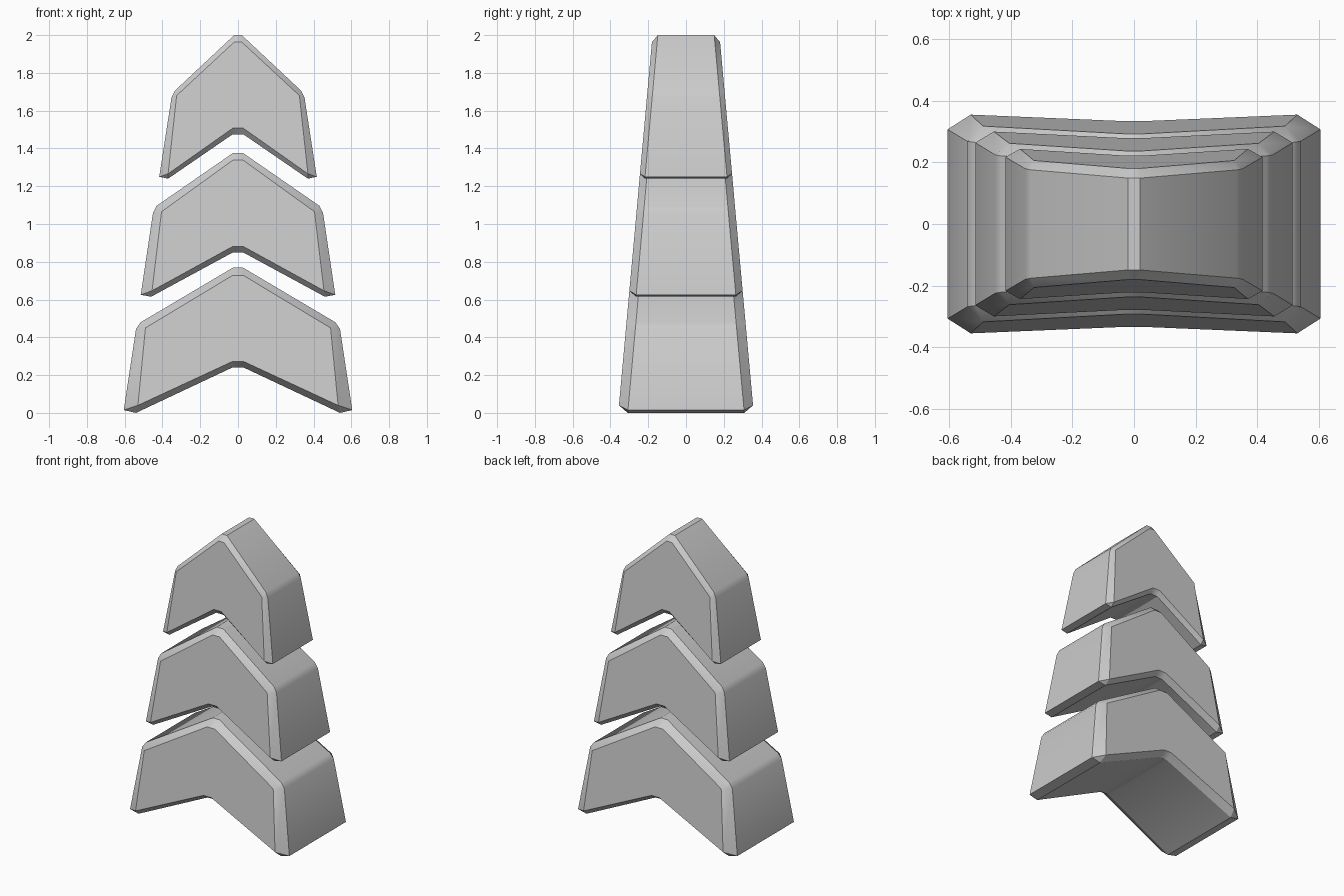
import bpy, bmesh
from math import radians

if "Cube" in bpy.data.objects:
    bpy.data.objects.remove(bpy.data.objects["Cube"])


def half_depth(z):
    # front and back faces lean inwards with height
    return 0.3585 - 0.0907 * z


def mirrored(half):
    # half runs from the underside peak, round the right, to the top peak
    return half + [(-x, z) for x, z in reversed(half)]


def chevron(name, rim, face, chamfer):
    outer, inner = mirrored(rim), mirrored(face)
    bm = bmesh.new()
    rings = []
    for pts, side, cut in ((inner, -1, 0), (outer, -1, chamfer),
                           (outer, 1, chamfer), (inner, 1, 0)):
        rings.append([bm.verts.new((x, side * (half_depth(z) - cut), z)) for x, z in pts])
    n = len(outer)
    for a, b in zip(rings, rings[1:]):
        for i in range(n):
            j = (i + 1) % n
            bm.faces.new((a[i], a[j], b[j], b[i]))
    bm.faces.new(rings[0])
    bm.faces.new(rings[-1])
    bmesh.ops.remove_doubles(bm, verts=bm.verts, dist=0.0005)
    bmesh.ops.recalc_face_normals(bm, faces=bm.faces)
    mesh = bpy.data.meshes.new(name)
    bm.to_mesh(mesh)
    bm.free()
    ob = bpy.data.objects.new(name, mesh)
    bpy.context.collection.objects.link(ob)
    bpy.ops.object.select_all(action='DESELECT')
    ob.select_set(True)
    bpy.context.view_layer.objects.active = ob
    bpy.ops.object.shade_smooth_by_angle(angle=radians(30))


def face_outline(under, corner, shoulder, peak):
    # front face has single corners where the rim has bevelled pairs
    return [under, corner, corner, shoulder, shoulder, peak]


# rim points: underside peak, tip, side foot, shoulder low, shoulder high, top peak
chevron("lower_tier",
        [(0.03, 0.24), (0.54, 0.0), (0.605, 0.015), (0.54, 0.445), (0.515, 0.48), (0.025, 0.77)],
        face_outline((0.03, 0.272), (0.53, 0.04), (0.49, 0.45), (0.03, 0.727)), 0.05)
chevron("middle_tier",
        [(0.03, 0.848), (0.46, 0.615), (0.515, 0.625), (0.45, 1.06), (0.43, 1.097), (0.025, 1.377)],
        face_outline((0.03, 0.88), (0.455, 0.647), (0.405, 1.065), (0.027, 1.338)), 0.038)
chevron("upper_tier",
        [(0.028, 1.475), (0.37, 1.24), (0.417, 1.25), (0.352, 1.67), (0.335, 1.705), (0.02, 2.0)],
        face_outline((0.028, 1.507), (0.37, 1.266), (0.325, 1.68), (0.02, 1.963)), 0.028)
